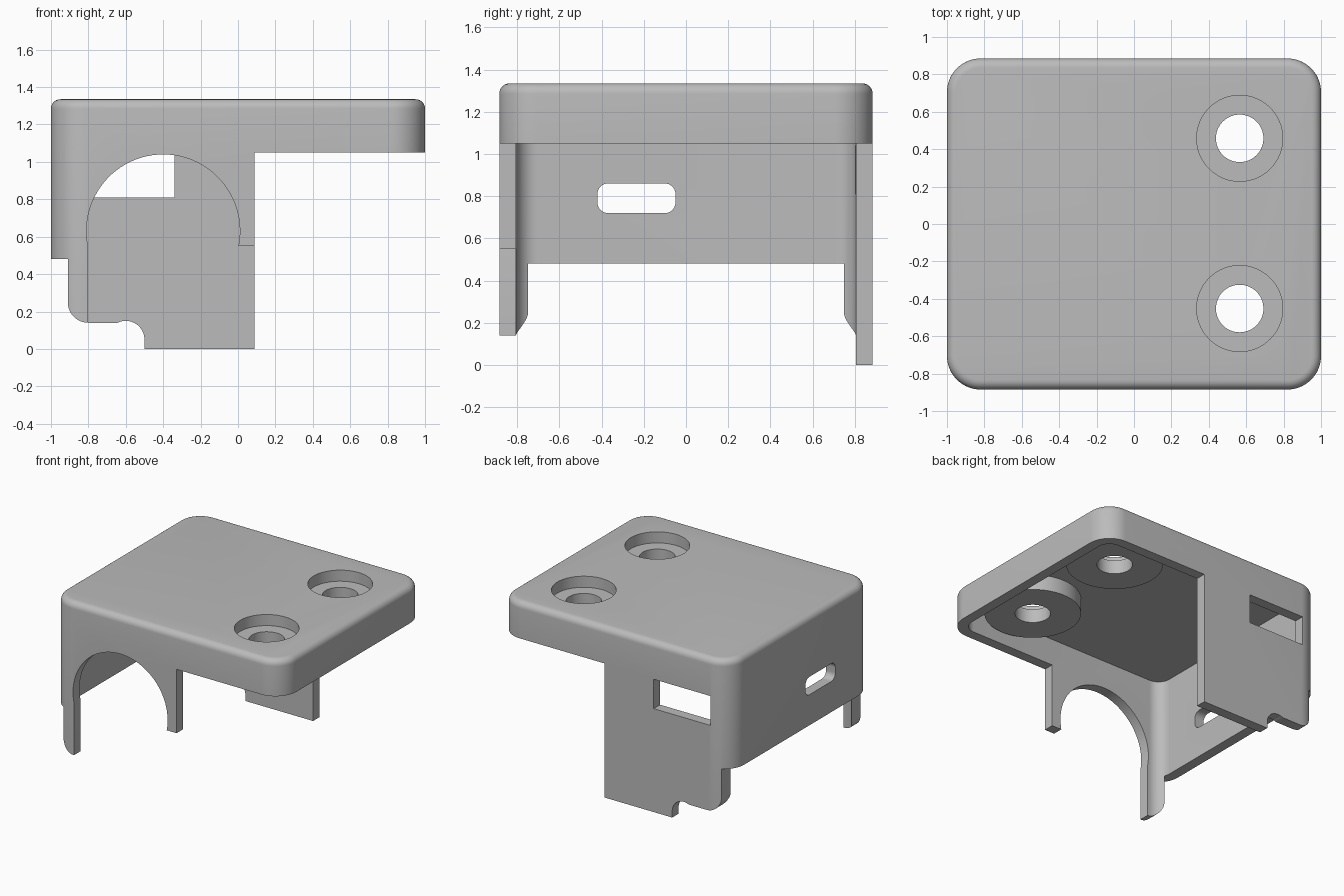
import bpy, bmesh
from math import cos, sin, radians

TOP, CEILING, SKIRT = 1.335, 1.26, 1.05
HALF_X, HALF_Y, WALL = 1.0, 0.885, 0.08

if "Cube" in bpy.data.objects:
    bpy.data.objects.remove(bpy.data.objects["Cube"], do_unlink=True)

grey = bpy.data.materials.new("plain grey")
grey.use_nodes = True
grey.diffuse_color = (0.5, 0.5, 0.5, 1)
grey.node_tree.nodes["Principled BSDF"].inputs["Base Color"].default_value = (0.5, 0.5, 0.5, 1)


def arc(cx, cy, r, start, end, steps=16):
    angles = [radians(start + (end - start) * i / steps) for i in range(steps + 1)]
    return [(cx + r * cos(a), cy + r * sin(a)) for a in angles]


def circle(cx, cy, r):
    return arc(cx, cy, r, 0, 360, 64)[:-1]


def rounded_rect(x0, x1, y0, y1, r):
    return (arc(x1 - r, y1 - r, r, 0, 90) + arc(x0 + r, y1 - r, r, 90, 180)
            + arc(x0 + r, y0 + r, r, 180, 270) + arc(x1 - r, y0 + r, r, 270, 360))


def rect(x0, x1, y0, y1):
    return [(x0, y0), (x1, y0), (x1, y1), (x0, y1)]


def prism(name, outline, axis, low, high, top_round=0):
    """Extrude a closed outline along one axis, optionally rounding its top rim."""
    place = {"x": lambda a, b, t: (t, a, b),
             "y": lambda a, b, t: (a, t, b),
             "z": lambda a, b, t: (a, b, t)}[axis]
    bm = bmesh.new()
    base = bm.faces.new([bm.verts.new(place(a, b, low)) for a, b in outline])
    moved = bmesh.ops.extrude_face_region(bm, geom=[base], use_keep_orig=True)["geom"]
    shift = place(0, 0, high - low)
    bmesh.ops.translate(bm, vec=shift, verts=[v for v in moved if isinstance(v, bmesh.types.BMVert)])
    bmesh.ops.recalc_face_normals(bm, faces=bm.faces)
    if top_round:
        rim = [e for e in bm.edges if all(abs(v.co.z - high) < 1e-5 for v in e.verts)]
        bmesh.ops.bevel(bm, geom=rim, offset=top_round, segments=6, profile=0.5, affect="EDGES")
    mesh = bpy.data.meshes.new(name)
    bm.to_mesh(mesh)
    bm.free()
    mesh.materials.append(grey)
    obj = bpy.data.objects.new(name, mesh)
    bpy.context.collection.objects.link(obj)
    return obj


def combine(target, tool, operation):
    mod = target.modifiers.new(tool.name, "BOOLEAN")
    mod.operation, mod.solver, mod.object = operation, "EXACT", tool
    bpy.context.view_layer.objects.active = target
    bpy.ops.object.modifier_apply(modifier=mod.name)
    bpy.data.objects.remove(tool, do_unlink=True)


# Hollow cover with rounded corners
cover = prism("cover", rounded_rect(-HALF_X, HALF_X, -HALF_Y, HALF_Y, 0.18), "z", 0, TOP, 0.05)
ix, iy = HALF_X - WALL, HALF_Y - WALL
combine(cover, prism("cavity", rounded_rect(-ix, ix, -iy, iy, 0.1), "z", -0.1, CEILING), "DIFFERENCE")

# Screw bosses with counterbored holes
for y in (-0.452, 0.458):
    combine(cover, prism("boss", circle(0.565, y, 0.345), "z", 1.14, CEILING + 0.03), "UNION")
    combine(cover, prism("counterbore", circle(0.565, y, 0.23), "z", 1.248, 1.5), "DIFFERENCE")
    combine(cover, prism("screw_hole", circle(0.565, y, 0.127), "z", 1, 1.5), "DIFFERENCE")

# Open space under the overhanging half
combine(cover, prism("overhang", rect(0.087, 1.2, -0.1, SKIRT), "y", -1, 1), "DIFFERENCE")

# Stepped lower edge with a rounded leg corner and a small notch
step = ([(-1.2, -0.1), (-1.2, 0.48), (-0.91, 0.48)] + arc(-0.8, 0.25, 0.11, 180, 270)
        + arc(-0.6, 0.05, 0.1, 116, 0) + [(-0.5, -0.1)])
combine(cover, prism("lower_step", step, "y", -1, 1), "DIFFERENCE")

# Arched opening in the front wall
arch = ([(-0.802, -0.1)] + arc(-0.4, 0.63, 0.41, 191.25, -11.25, 48)
        + [(0.3, 0.55), (0.3, -0.1)])
combine(cover, prism("front_arch", arch, "y", -1, -0.5), "DIFFERENCE")

# Window in the back wall and slot in the side wall
combine(cover, prism("back_window", rect(-0.83, -0.34, 0.81, 1.04), "y", 0.5, 1), "DIFFERENCE")
combine(cover, prism("side_slot", rounded_rect(-0.42, -0.05, 0.72, 0.86, 0.05), "x", -1.2, -0.8), "DIFFERENCE")

# Smooth the curves, keep the edges crisp
bpy.ops.object.select_all(action="DESELECT")
cover.select_set(True)
bpy.context.view_layer.objects.active = cover
bpy.ops.object.shade_smooth_by_angle(angle=radians(30))
